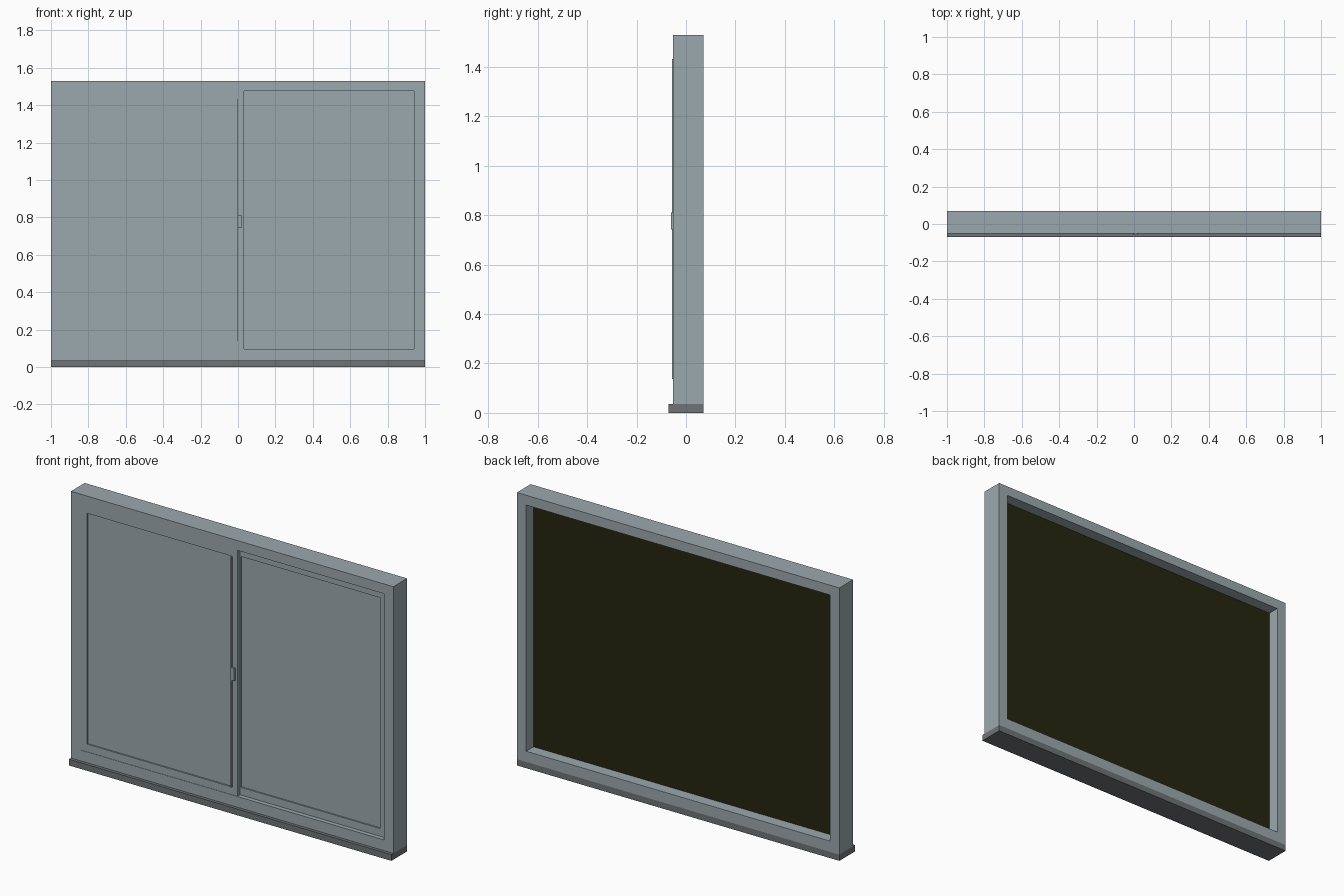
import bpy

if "Cube" in bpy.data.objects:
    bpy.data.objects.remove(bpy.data.objects["Cube"])


def material(name, rgb):
    m = bpy.data.materials.new(name)
    m.diffuse_color = (*rgb, 1)
    m.use_nodes = True
    m.node_tree.nodes["Principled BSDF"].inputs["Base Color"].default_value = m.diffuse_color
    return m


GREY = material("blue grey", (0.33, 0.395, 0.42))
SILL = material("dark grey", (0.16, 0.175, 0.18))
DARK = material("dark olive", (0.019, 0.019, 0.005))


def mesh(name, verts, faces, mat):
    me = bpy.data.meshes.new(name)
    me.from_pydata(verts, [], faces)
    me.materials.append(mat)
    ob = bpy.data.objects.new(name, me)
    bpy.context.collection.objects.link(ob)
    return ob


def box(name, x0, x1, y0, y1, z0, z1, mat):
    v = [(x, y, z) for z in (z0, z1) for x, y in ((x0, y0), (x1, y0), (x1, y1), (x0, y1))]
    f = [(3, 2, 1, 0), (4, 5, 6, 7)]
    f += [(i, (i + 1) % 4, (i + 1) % 4 + 4, i + 4) for i in range(4)]
    return mesh(name, v, f, mat)


def ring(name, outer, inner, y0, y1, mat):
    """Rectangular frame; outer and inner are (x0, x1, z0, z1)."""
    v = []
    for y in (y0, y1):
        for x0, x1, z0, z1 in (outer, inner):
            v += [(x0, y, z0), (x1, y, z0), (x1, y, z1), (x0, y, z1)]
    f = []
    for i in range(4):
        j = (i + 1) % 4
        f += [(i, j, j + 4, i + 4),              # front
              (i + 8, i + 12, j + 12, j + 8),    # back
              (i, i + 8, j + 8, j),              # outside
              (i + 4, j + 4, j + 12, i + 12)]    # reveal
    return mesh(name, v, f, mat)


# Outer frame and sill
opening = (-0.942, 0.942, 0.095, 1.475)
ring("outer_frame", (-1, 1, 0.035, 1.53), opening, -0.052, 0.07, GREY)
box("sill", -1, 1, -0.07, 0.07, 0, 0.035, SILL)

# Sliding sashes: left one in front, right one set back
for side, x0, x1, g0, g1, y0, y1 in (
        ("left", -0.942, 0.032, -0.9, -0.006, -0.05, -0.028),
        ("right", -0.006, 0.942, 0.036, 0.9, -0.027, -0.002)):
    glass = (g0, g1, 0.138, 1.432)
    ring(side + "_sash", (x0, x1, 0.095, 1.475), glass, y0, y1, GREY)
    box(side + "_pane", g0, g1, y0 + 0.008, y0 + 0.014, 0.138, 1.432, GREY)

# Meeting strip and pull handle on the left sash
box("meeting_strip", -0.006, 0.0, -0.056, -0.045, 0.138, 1.432, GREY)
box("handle", 0.0, 0.018, -0.06, -0.045, 0.742, 0.812, GREY)

# Dark panel closing the back of the opening
box("back_panel", -0.942, 0.942, 0.0, 0.005, 0.095, 1.475, DARK)
